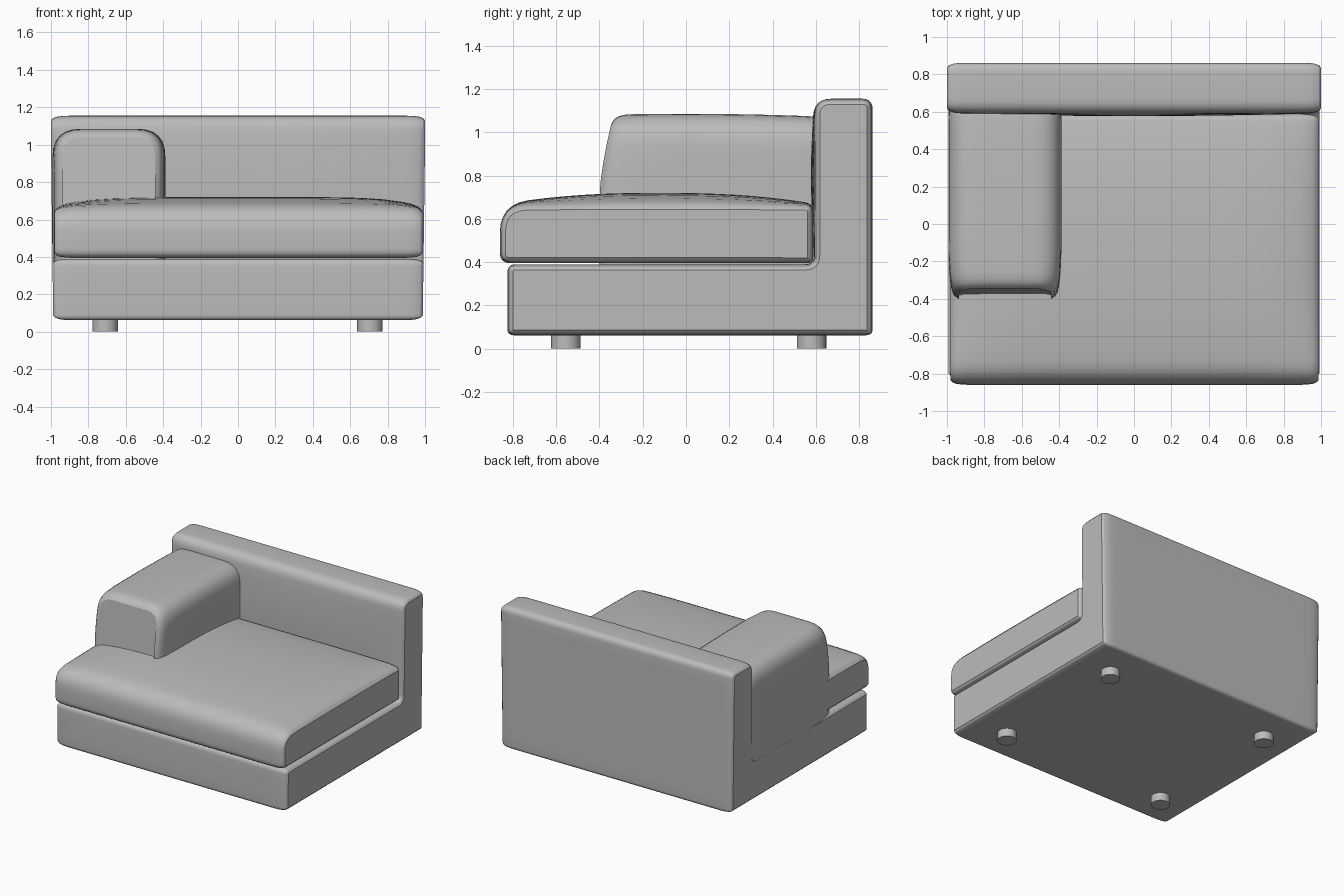
import bpy, bmesh, math
from mathutils import Vector

cube = bpy.data.objects.get("Cube")
if cube:
    bpy.data.objects.remove(cube, do_unlink=True)

fabric = bpy.data.materials.new("grey_fabric")
fabric.use_nodes = True
GREY = (0.5, 0.5, 0.5, 1)
fabric.diffuse_color = GREY
fabric.node_tree.nodes["Principled BSDF"].inputs["Base Color"].default_value = GREY


def finish(obj, angle=25):
    obj.data.materials.clear()
    obj.data.materials.append(fabric)
    bpy.ops.object.select_all(action='DESELECT')
    obj.select_set(True)
    bpy.context.view_layer.objects.active = obj
    bpy.ops.object.shade_smooth_by_angle(angle=math.radians(angle))


def rounded(corners, steps=6, spacing=0.08):
    """Counter-clockwise outline with rounded corners and subdivided sides."""
    arcs = []
    for i, (a, b, r) in enumerate(corners):
        p = Vector((a, b))
        before = Vector(corners[i - 1][:2])
        after = Vector(corners[(i + 1) % len(corners)][:2])
        s = p + (before - p).normalized() * r
        e = p + (after - p).normalized() * r
        ts = [k / steps for k in range(steps + 1)]
        arcs.append([s * (1 - t) ** 2 + p * 2 * t * (1 - t) + e * t * t for t in ts])
    ring = []
    for i, arc in enumerate(arcs):
        ring += arc
        nxt = arcs[(i + 1) % len(arcs)][0]
        n = max(1, round((nxt - arc[-1]).length / spacing))
        ring += [arc[-1].lerp(nxt, k / n) for k in range(1, n)]
    return ring


def inset(ring, d):
    out = []
    for i, p in enumerate(ring):
        t = (ring[(i + 1) % len(ring)] - ring[i - 1]).normalized()
        out.append(p + Vector((-t.y, t.x)) * d)
    return out


def upholster(name, axis, corners, start, end, shape, seam=0.026):
    """Sweep an outline along an axis, drawing it in towards a seam at both ends."""
    ring = rounded(corners)
    pull = [(0, seam), (0.012, seam * 0.5), (0.03, seam * 0.22), (0.06, seam * 0.06), (0.1, 0)]
    n = 16
    stations = [(start + o, d) for o, d in pull]
    lo, hi = start + 0.1, end - 0.1
    stations += [(lo + (hi - lo) * k / n, 0) for k in range(1, n)]
    stations += [(end - o, d) for o, d in reversed(pull)]
    bm = bmesh.new()
    rows = []
    for pos, d in stations:
        row = []
        for a, b in inset(ring, d):
            co = (pos, a, b) if axis == 'x' else (a, pos, b)
            row.append(bm.verts.new(shape(*co)))
        rows.append(row)
    for r0, r1 in zip(rows, rows[1:]):
        for i in range(len(ring)):
            bm.faces.new((r0[i - 1], r0[i], r1[i], r1[i - 1]))
    bm.faces.new(rows[0])
    bm.faces.new(rows[-1])
    bmesh.ops.recalc_face_normals(bm, faces=bm.faces)
    mesh = bpy.data.meshes.new(name)
    bm.to_mesh(mesh)
    bm.free()
    obj = bpy.data.objects.new(name, mesh)
    bpy.context.collection.objects.link(obj)
    finish(obj)


# Base and backrest, one L-shaped body
def body_shape(x, y, z):
    if z > 0.45 and y < 0.7:
        y -= 0.015 * (1 - x * x) * math.sin(math.pi * min(1, (z - 0.45) / 0.7))
    return x * (0.987 + 0.013 * min(z, 1)), y, z


upholster("base_and_backrest", 'x',
          [(-0.825, 0.062, 0.03), (0.862, 0.062, 0.03), (0.862, 1.155, 0.05),
           (0.592, 1.155, 0.08), (0.592, 0.39, 0.04), (-0.825, 0.39, 0.04)],
          -1, 1, body_shape)


# Seat cushion with a crowned top
def cushion_shape(x, y, z):
    if z > 0.5:
        crown = max(0, 1 - abs((y + 0.12) / 0.74) ** 2.4) * (1 - abs(x) ** 6)
        z += 0.055 * crown * min(1, (z - 0.5) / 0.12)
    return x, y, z


upholster("seat_cushion", 'x',
          [(-0.86, 0.395, 0.05), (0.588, 0.395, 0.03), (0.588, 0.665, 0.04), (-0.86, 0.665, 0.13)],
          -0.982, 0.987, cushion_shape)


# Armrest with a front panel leaning back and sides easing in at the front
def arm_shape(x, y, z):
    front = max(0, (-y - 0.1) / 0.3)
    if z > 0.7:
        y += 0.06 * min(1, front) * ((z - 0.7) / 0.35) ** 1.5
        z += 0.012 * (1 - ((y - 0.0) / 0.6) ** 2) * min(1, (z - 0.7) / 0.3)
    x += (-0.69 - x) * 0.06 * front ** 2
    return x, y, z


upholster("armrest", 'y',
          [(-0.992, 0.34, 0.03), (-0.388, 0.34, 0.03), (-0.388, 1.073, 0.15), (-0.992, 1.073, 0.15)],
          -0.4, 0.66, arm_shape, seam=0.04)

# Feet
for side, x in (("left", 0.705), ("right", -0.71)):
    for place, y in (("front", -0.555), ("back", 0.58)):
        bpy.ops.mesh.primitive_cylinder_add(vertices=32, radius=0.068, depth=0.08, location=(x, y, 0.04))
        foot = bpy.context.object
        foot.name = f"{place}_{side}_foot"
        finish(foot, 40)
